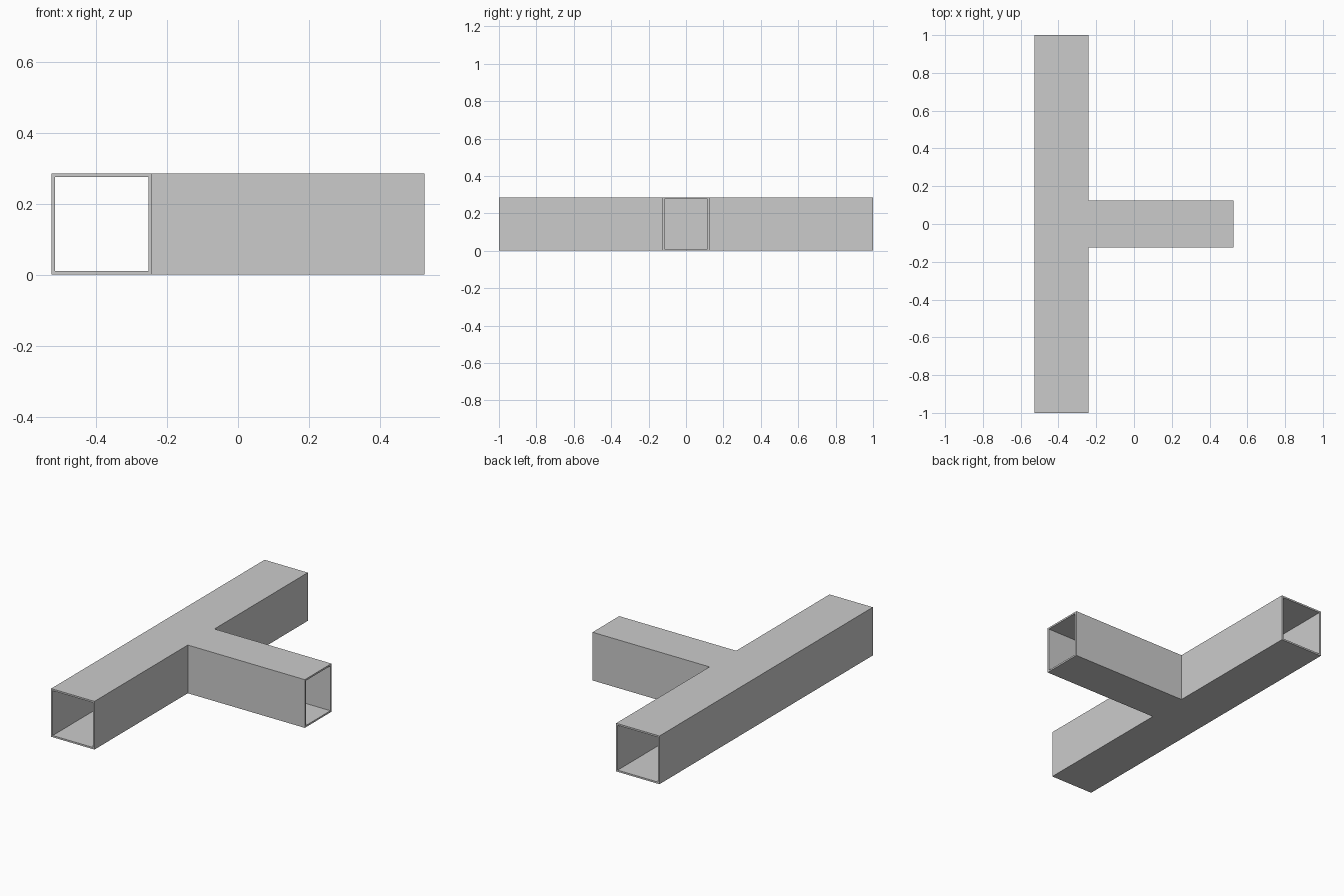
import bpy
import bmesh

if "Cube" in bpy.data.objects:
    bpy.data.objects.remove(bpy.data.objects["Cube"])

X0, X1, X2 = -0.526, -0.242, 0.526   # main tube left/right, branch end
L, B, H, T = 1.0, 0.125, 0.286, 0.01  # half length, branch half width, height, wall
OPEN_ENDS = (0, 3, 6)                 # outline edges left open


def tee_shell(bm, t, flip):
    """T-shaped prism without end faces, walls moved inward by t."""
    a, c, b = X0 + t, X1 - t, B - t
    outline = [(a, -L), (c, -L), (c, -b), (X2, -b),
               (X2, b), (c, b), (c, L), (a, L)]
    low = [bm.verts.new((x, y, t)) for x, y in outline]
    top = [bm.verts.new((x, y, H - t)) for x, y in outline]
    n = len(outline)
    faces = [top, low[::-1]]
    faces += [[low[i], low[(i + 1) % n], top[(i + 1) % n], top[i]]
              for i in range(n) if i not in OPEN_ENDS]
    for f in faces:
        bm.faces.new(f[::-1] if flip else f)
    # Loop of corner vertices around each open end
    return [[low[i], low[i + 1], top[i + 1], top[i]] for i in OPEN_ENDS]


bm = bmesh.new()
outer = tee_shell(bm, 0.0, False)
inner = tee_shell(bm, T, True)

# Flat rims joining outer and inner walls at each open end
for o, i in zip(outer, inner):
    for k in range(4):
        m = (k + 1) % 4
        bm.faces.new((o[k], o[m], i[m], i[k]))

mesh = bpy.data.meshes.new("tee_duct")
bm.to_mesh(mesh)
bm.free()
bpy.context.collection.objects.link(bpy.data.objects.new("tee_duct", mesh))
